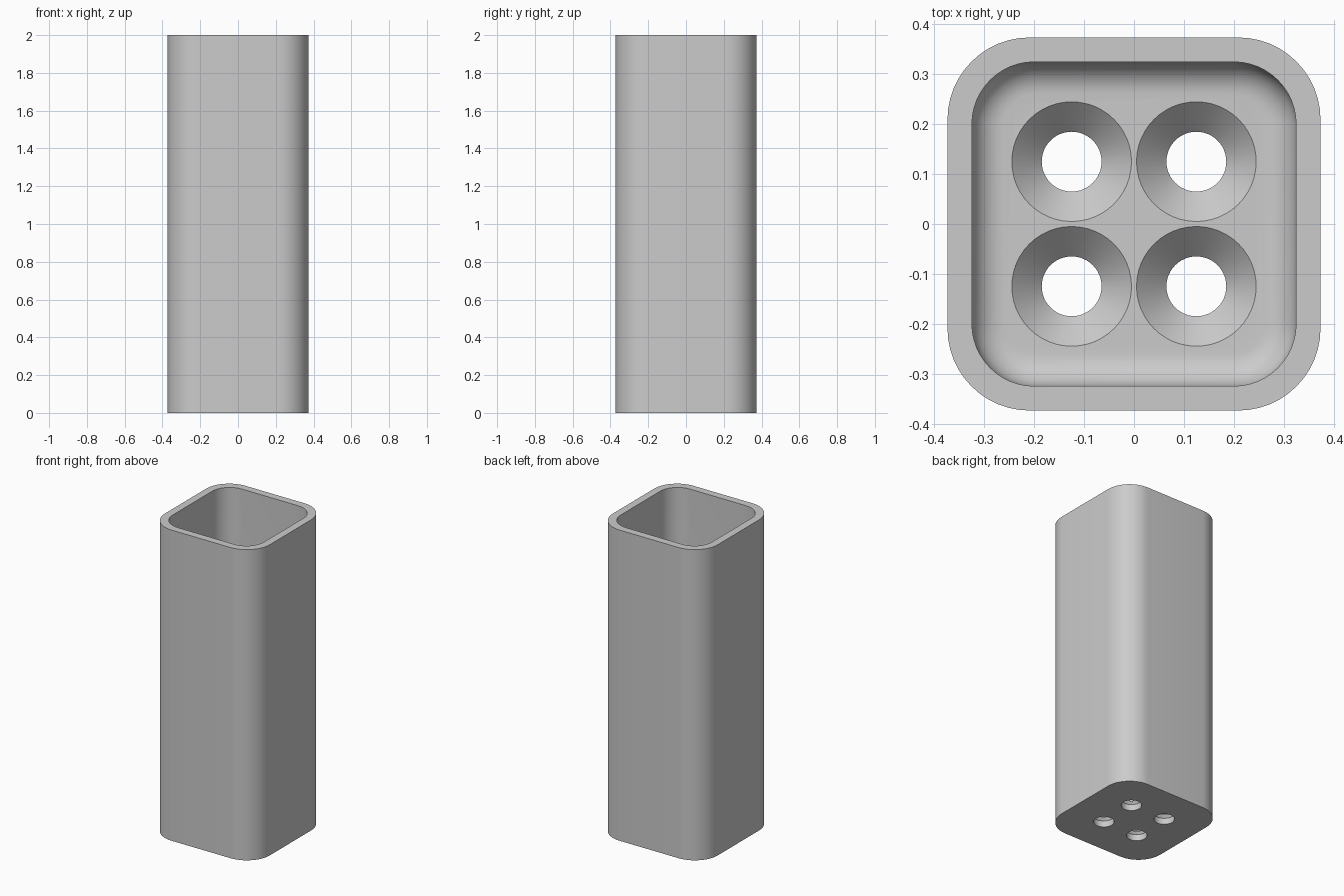
import bpy, bmesh
from math import sin, cos, pi, radians

if "Cube" in bpy.data.objects:
    bpy.data.objects.remove(bpy.data.objects["Cube"], do_unlink=True)

HEIGHT, FLOOR = 2.0, 0.1
HALF, CORNER = 0.374, 0.165
INNER_HALF, INNER_CORNER, FILLET = 0.325, 0.125, 0.065
HOLE, SINK, SPACING = 0.06, 0.12, 0.125

grey = bpy.data.materials.new("light grey")
grey.use_nodes = True
colour = (0.6, 0.6, 0.6, 1)
grey.diffuse_color = colour
grey.node_tree.nodes["Principled BSDF"].inputs["Base Color"].default_value = colour


def rounded_square(half, radius, z, steps=12):
    """Points of a square with rounded corners, counter-clockwise."""
    points = []
    for quarter, (sx, sy) in enumerate(((1, 1), (-1, 1), (-1, -1), (1, -1))):
        for i in range(steps + 1):
            a = (quarter + i / steps) * pi / 2
            points.append((sx * (half - radius) + radius * cos(a),
                           sy * (half - radius) + radius * sin(a), z))
    return points


def circle(x, y, radius, z, sides=48):
    return [(x + radius * cos(2 * pi * i / sides),
             y + radius * sin(2 * pi * i / sides), z) for i in range(sides)]


def loft(name, loops):
    """Closed solid skinned through successive loops, capped at both ends."""
    bm = bmesh.new()
    rings = [[bm.verts.new(p) for p in loop] for loop in loops]
    for a, b in zip(rings, rings[1:]):
        for i in range(len(a)):
            j = (i + 1) % len(a)
            bm.faces.new((a[i], a[j], b[j], b[i]))
    bm.faces.new(rings[0][::-1])
    bm.faces.new(rings[-1])
    bmesh.ops.recalc_face_normals(bm, faces=bm.faces)
    mesh = bpy.data.meshes.new(name)
    bm.to_mesh(mesh)
    bm.free()
    mesh.materials.append(grey)
    obj = bpy.data.objects.new(name, mesh)
    bpy.context.collection.objects.link(obj)
    return obj


# Hollow square tube: outside wall, rim, inside wall, floor fillet
loops = [rounded_square(HALF, CORNER, 0), rounded_square(HALF, CORNER, HEIGHT),
         rounded_square(INNER_HALF, INNER_CORNER, HEIGHT)]
for i in range(9):
    a = i / 8 * pi / 2
    inset = FILLET * (1 - cos(a))
    loops.append(rounded_square(INNER_HALF - inset, INNER_CORNER - inset,
                                FLOOR + FILLET * (1 - sin(a))))
cup = loft("holder_body", loops)

# Four countersunk drain holes through the floor
cutters = []
for x in (-SPACING, SPACING):
    for y in (-SPACING, SPACING):
        cutter = loft("hole_cutter", [
            circle(x, y, HOLE, -0.1), circle(x, y, HOLE, FLOOR + HOLE - SINK),
            circle(x, y, SINK, FLOOR), circle(x, y, SINK, FLOOR + 0.1)])
        cutter.hide_render = True
        cutters.append(cutter)
        cut = cup.modifiers.new("hole", "BOOLEAN")
        cut.operation = "DIFFERENCE"
        cut.solver = "EXACT"
        cut.object = cutter

bpy.ops.object.select_all(action="DESELECT")
cup.select_set(True)
bpy.context.view_layer.objects.active = cup
for name in [m.name for m in cup.modifiers]:
    bpy.ops.object.modifier_apply(modifier=name)
for cutter in cutters:
    bpy.data.objects.remove(cutter, do_unlink=True)
bpy.ops.object.shade_smooth_by_angle(angle=radians(30))
